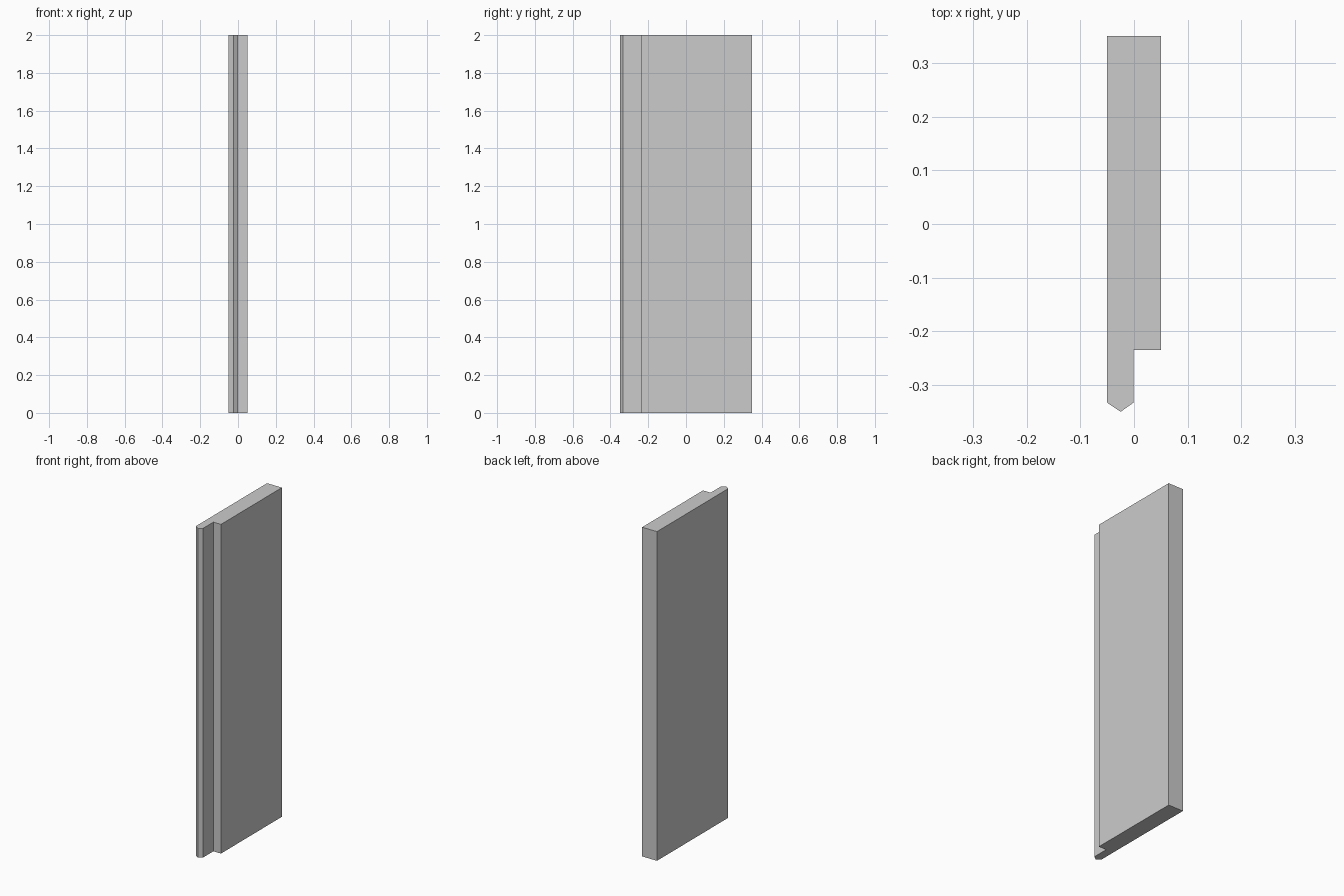
import bpy
import bmesh

if "Cube" in bpy.data.objects:
    bpy.data.objects.remove(bpy.data.objects["Cube"])

HEIGHT = 2.0

# Plan outline: plain back end, rebate on the right, pointed front lip
outline = [
    (-0.05, 0.35), (-0.05, -0.333), (-0.025, -0.35), (-0.001, -0.333),
    (-0.001, -0.235), (0.05, -0.235), (0.05, 0.35),
]

# Extrude the outline straight up into a panel
bm = bmesh.new()
base = bm.faces.new([bm.verts.new((x, y, 0)) for x, y in outline])
top = bmesh.ops.extrude_face_region(bm, geom=[base], use_keep_orig=True)
top_verts = [g for g in top["geom"] if isinstance(g, bmesh.types.BMVert)]
bmesh.ops.translate(bm, verts=top_verts, vec=(0, 0, HEIGHT))
bmesh.ops.recalc_face_normals(bm, faces=bm.faces)

mesh = bpy.data.meshes.new("rebated_panel")
bm.to_mesh(mesh)
bm.free()
panel = bpy.data.objects.new("rebated_panel", mesh)
bpy.context.collection.objects.link(panel)
